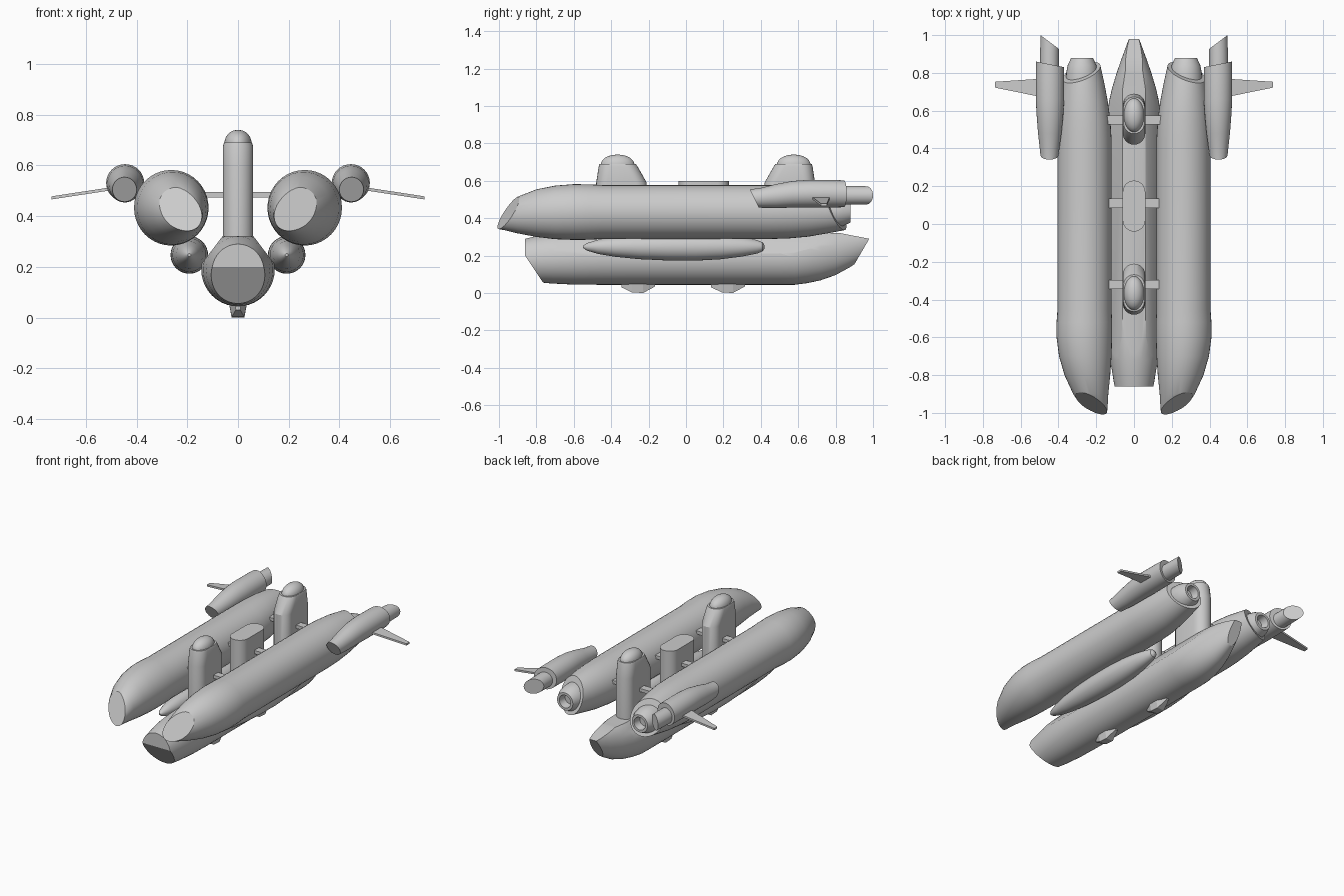
import bpy, bmesh
from math import sin, cos, pi, radians
from mathutils import Vector

if "Cube" in bpy.data.objects:
    bpy.data.objects.remove(bpy.data.objects["Cube"])


def finish(bm, name, mirror=False, smooth=True):
    bmesh.ops.recalc_face_normals(bm, faces=bm.faces)
    me = bpy.data.meshes.new(name)
    bm.to_mesh(me)
    bm.free()
    ob = bpy.data.objects.new(name, me)
    bpy.context.collection.objects.link(ob)
    if smooth:
        bpy.ops.object.select_all(action='DESELECT')
        ob.select_set(True)
        bpy.context.view_layer.objects.active = ob
        bpy.ops.object.shade_smooth_by_angle(angle=radians(25))
    if mirror:
        ob.modifiers.new("Mirror", 'MIRROR').use_mirror_merge = False
    return ob


def loft(name, rings, cuts=(), mirror=False, smooth=True):
    """Skin a list of point rings, cap the ends, slice flat facets off."""
    bm = bmesh.new()
    vs = [[bm.verts.new(p) for p in r] for r in rings]
    n = len(vs[0])
    for a, b in zip(vs, vs[1:]):
        for i in range(n):
            j = (i + 1) % n
            bm.faces.new((a[i], a[j], b[j], b[i]))
    bm.faces.new(vs[0][::-1])
    bm.faces.new(vs[-1])
    for co, no in cuts:
        bmesh.ops.bisect_plane(bm, geom=bm.verts[:] + bm.edges[:] + bm.faces[:],
                               plane_co=co, plane_no=Vector(no).normalized(), clear_outer=True)
        edges = [e for e in bm.edges if e.is_boundary]
        if edges:
            bmesh.ops.holes_fill(bm, edges=edges, sides=0)
    return finish(bm, name, mirror, smooth)


def oval(y, x, z, rx, rz, n=40):
    return [(x + rx * cos(2 * pi * i / n), y, z + rz * sin(2 * pi * i / n)) for i in range(n)]


def stadium(z, y0, y1, w, n=12):
    pts = [(w * cos(pi * i / n), y1 - w + w * sin(pi * i / n), z) for i in range(n + 1)]
    return pts + [(-w * cos(pi * i / n), y0 + w - w * sin(pi * i / n), z) for i in range(n + 1)]


def box_ring(y, w, z0, z1, wt):
    return [(-w, y, z0), (w, y, z0), (wt, y, z1), (-wt, y, z1)]


# Central lower hull: round keel, faceted deck, sliced bow and stern
keel = [(-.88, .18, .10, .105), (-.80, .182, .113, .123), (-.72, .185, .126, .134),
        (-.60, .188, .138, .143), (-.45, .19, .145, .146), (.50, .19, .145, .146),
        (.58, .19, .142, .146), (.65, .196, .132, .143), (.72, .205, .116, .137),
        (.80, .218, .092, .122), (.88, .238, .064, .098), (.94, .256, .042, .075),
        (1.0, .28, .02, .05)]
loft("lower_hull", [oval(y, 0, z, rx, rz) for y, z, rx, rz in keel], [
    ((0, 0, .322), (0, 0, 1)),
    ((.06, 0, .322), (.092, 0, .07)), ((-.06, 0, .322), (-.092, 0, .07)),
    ((0, -.86, .2), (0, -1, 0)), ((0, -.86, .2), (0, -.12, -.08)),
    ((0, .98, .29), (0, .12, -.07)), ((0, .98, .29), (0, .035, .18))])

# Pair of large upper hulls with a sliced nose and oblique tail
side = [(-1.02, .19, .39, .045, .045), (-.97, .208, .402, .068, .066), (-.90, .229, .417, .093, .098),
        (-.80, .247, .427, .121, .127), (-.70, .258, .431, .139, .143), (-.60, .263, .433, .147, .149),
        (-.52, .263, .433, .147, .148), (-.45, .262, .433, .143, .144), (.45, .262, .433, .143, .144),
        (.55, .263, .434, .138, .142), (.65, .266, .436, .127, .135), (.75, .27, .438, .112, .12),
        (.88, .275, .44, .088, .098)]
loft("side_hull", [oval(*s) for s in side],
     [((.17, -.995, .375), (.35, -1, .5)), ((.275, .81, .43), (.35, 1, .4))], True)

# Hollow nozzles at the tails
noz = [(.72, .085), (.80, .084), (.84, .076), (.88, .058), (.88, .042), (.83, .034)]
loft("tail_nozzle", [oval(y, .275, .435, r, r, 32) for y, r in noz], mirror=True)

# Cigar pods between the hulls
pod = [(-.55, .006), (-.53, .02), (-.47, .038), (-.38, .053), (-.25, .066), (-.1, .073), (.05, .074),
       (.18, .067), (.3, .052), (.38, .036), (.41, .024), (.42, .008)]
loft("slim_pod", [oval(y, .192, .247, r, r, 32) for y, r in pod], mirror=True)

# Outboard nacelles with slanted intake and rear
nac = [(.32, .448, .505, .043, .046), (.40, .447, .509, .052, .053), (.48, .446, .518, .062, .064),
       (.57, .445, .528, .07, .071), (.66, .445, .531, .075, .074), (.80, .445, .531, .075, .073),
       (.90, .445, .53, .071, .07)]
loft("nacelle", [oval(*s, 32) for s in nac],
     [((.445, .365, .505), (0, -1, -.5)), ((.445, .845, .53), (-.2, 1, 0))], True)
tube = [(.78, .05), (.90, .05), (1.05, .047)]
loft("nacelle_exhaust", [oval(y, .447, .522, r, r, 32) for y, r in tube],
     [((.495, 1.0, .52), (-.75, 1, 0))], True)

# Thin drooping winglets
wing = [(.48, .67, .77, .511), (.735, .722, .753, .472)]
loft("winglet", [[(x, a, z - .006), (x, b, z - .006), (x, b, z + .006), (x, a, z + .006)]
                 for x, a, b, z in wing], mirror=True, smooth=False)

# Front and rear towers with domes, facing each other
tower = [(.26, -.48, -.21, .06), (.59, -.48, -.21, .06), (.675, -.467, -.258, .06),
         (.69, -.463, -.268, .055)]
dome = [(.68, 1), (.695, .99), (.71, .9), (.722, .76), (.732, .55), (.738, .3), (.74, .06)]
for name, flip in (("front", False), ("rear", True)):
    def span(a, b):
        return (.21 - b, .21 - a) if flip else (a, b)
    loft(name + "_tower", [stadium(z, *span(a, b), w) for z, a, b, w in tower])
    cy = .576 if flip else -.366
    loft(name + "_tower_dome",
         [[(.054 * s * cos(2 * pi * i / 32), cy + .09 * s * sin(2 * pi * i / 32), z)
           for i in range(32)] for z, s in dome])

# Low middle tower
loft("middle_tower", [stadium(.26, -.04, .23, .06), stadium(.6, -.04, .23, .06)])

# Cross braces joining towers to the upper hulls, and keel fins
for i, y in enumerate((-.32, .11, .55)):
    loft("cross_brace_%d" % i, [box_ring(y + d, .15, .474, .496, .15) for d in (-.024, .024)],
         smooth=False)
for i, y in enumerate((-.255, .225)):
    fin = [(-.09, .012, .03), (-.035, .036, .004), (.025, .036, 0), (.09, .012, .035)]
    loft("keel_fin_%d" % i, [box_ring(y + d, w * .7, z, .06, w) for d, w, z in fin], smooth=False)
